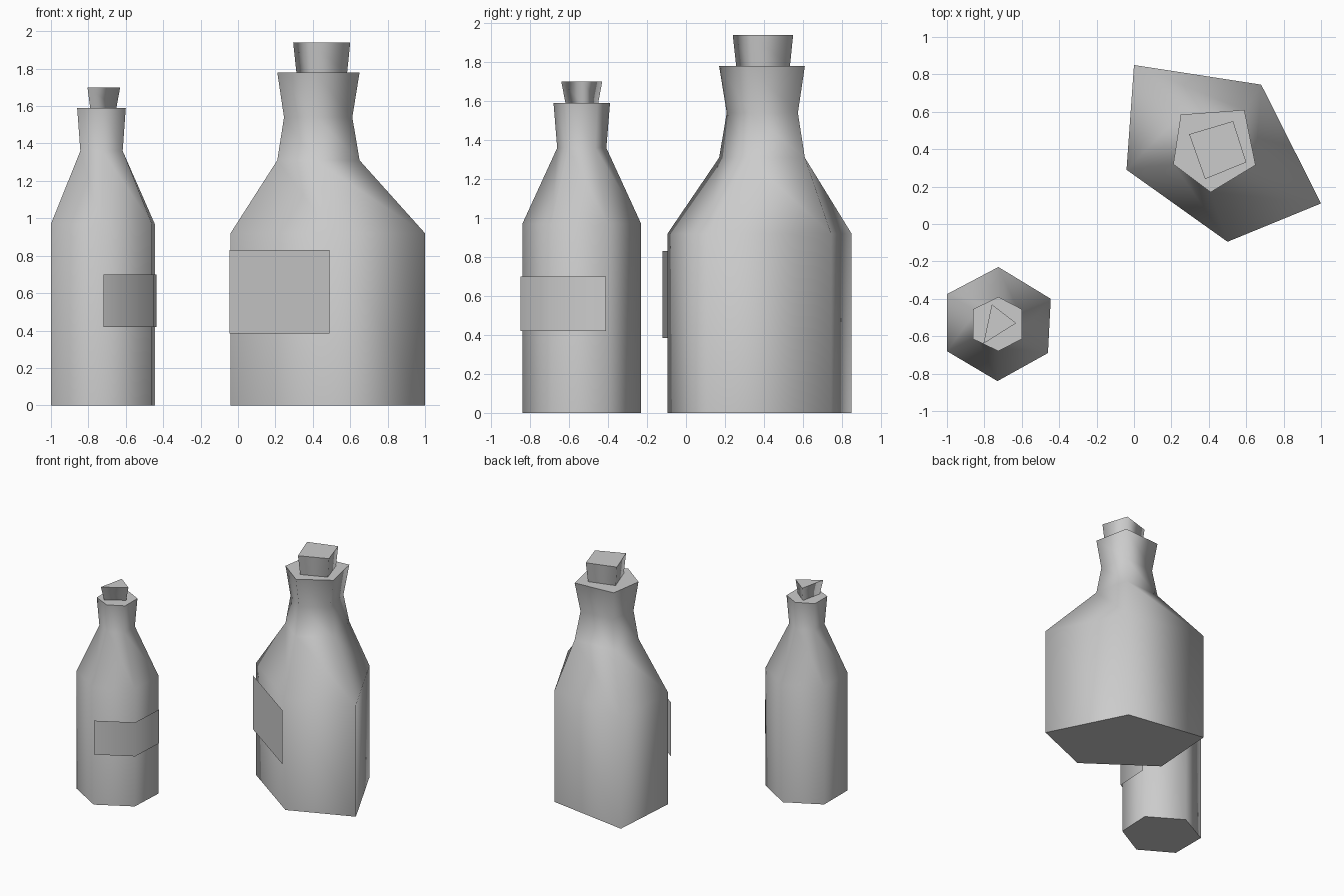
import bpy, bmesh
from mathutils import Vector

cube = bpy.data.objects.get("Cube")
if cube:
    bpy.data.objects.remove(cube, do_unlink=True)

grey = bpy.data.materials.new("plain_grey")
grey.use_nodes = True
colour = (0.6, 0.6, 0.6, 1)
grey.diffuse_color = colour
grey.node_tree.nodes["Principled BSDF"].inputs["Base Color"].default_value = colour


def finish(name, bm):
    mesh = bpy.data.meshes.new(name)
    bm.to_mesh(mesh)
    bm.free()
    mesh.materials.append(grey)
    obj = bpy.data.objects.new(name, mesh)
    bpy.context.collection.objects.link(obj)
    return obj


def ring(outline, z, scale=1.0):
    """Outline placed at height z, scaled about its middle."""
    pts = [Vector((x, y, z)) for x, y in outline]
    mid = sum(pts, Vector()) / len(pts)
    return [mid + (p - mid) * scale for p in pts]


def loft(name, rings):
    """Smooth walls through the rings, closed by flat caps with sharp rims."""
    bm = bmesh.new()
    loops = [[bm.verts.new(p) for p in r] for r in rings]
    n = len(loops[0])
    for low, high in zip(loops, loops[1:]):
        for i in range(n):
            j = (i + 1) % n
            bm.faces.new((low[i], low[j], high[j], high[i])).smooth = True
    for loop in (loops[0], loops[-1]):
        cap = bm.faces.new(loop)
        for edge in cap.edges:
            edge.smooth = False
    bmesh.ops.recalc_face_normals(bm, faces=bm.faces)
    return finish(name, bm)


def label(name, path, bottom, top):
    """Thin paper sheet following a path round the bottle."""
    bm = bmesh.new()
    cols = [[bm.verts.new((x, y, z)) for z in (bottom, top)] for x, y in path]
    for a, b in zip(cols, cols[1:]):
        bm.faces.new((a[0], b[0], b[1], a[1])).smooth = True
    return finish(name, bm)


# Large five-sided bottle
body = [(0, 0.85), (0.68, 0.745), (1, 0.11), (0.5, -0.095), (-0.04, 0.29)]
rim = [(0.25, 0.585), (0.59, 0.61), (0.65, 0.315), (0.41, 0.17), (0.21, 0.32)]
cork = [(0.295, 0.48), (0.53, 0.55), (0.6, 0.33), (0.38, 0.24)]
loft("large_bottle", [ring(body, 0), ring(body, 0.92), ring(rim, 1.31),
                      ring(rim, 1.54, 0.83), ring(rim, 1.78)])
loft("large_cork", [ring(cork, 1.78, 0.89), ring(cork, 1.94)])
label("large_label", [(-0.045, 0.26), (0.49, -0.12)], 0.385, 0.83)

# Small six-sided bottle
body = [(-1, -0.375), (-0.725, -0.23), (-0.445, -0.4),
        (-0.46, -0.69), (-0.73, -0.84), (-1, -0.68)]
rim = [(-0.86, -0.455), (-0.725, -0.39), (-0.6, -0.455),
       (-0.6, -0.615), (-0.725, -0.68), (-0.86, -0.615)]
cork = [(-0.76, -0.43), (-0.63, -0.53), (-0.805, -0.64)]
loft("small_bottle", [ring(body, 0), ring(body, 0.97),
                      ring(rim, 1.36, 0.87), ring(rim, 1.59)])
loft("small_cork", [ring(cork, 1.59, 0.8), ring(cork, 1.7)])
label("small_label", [(-0.72, -0.85), (-0.45, -0.7), (-0.435, -0.41)], 0.42, 0.7)
